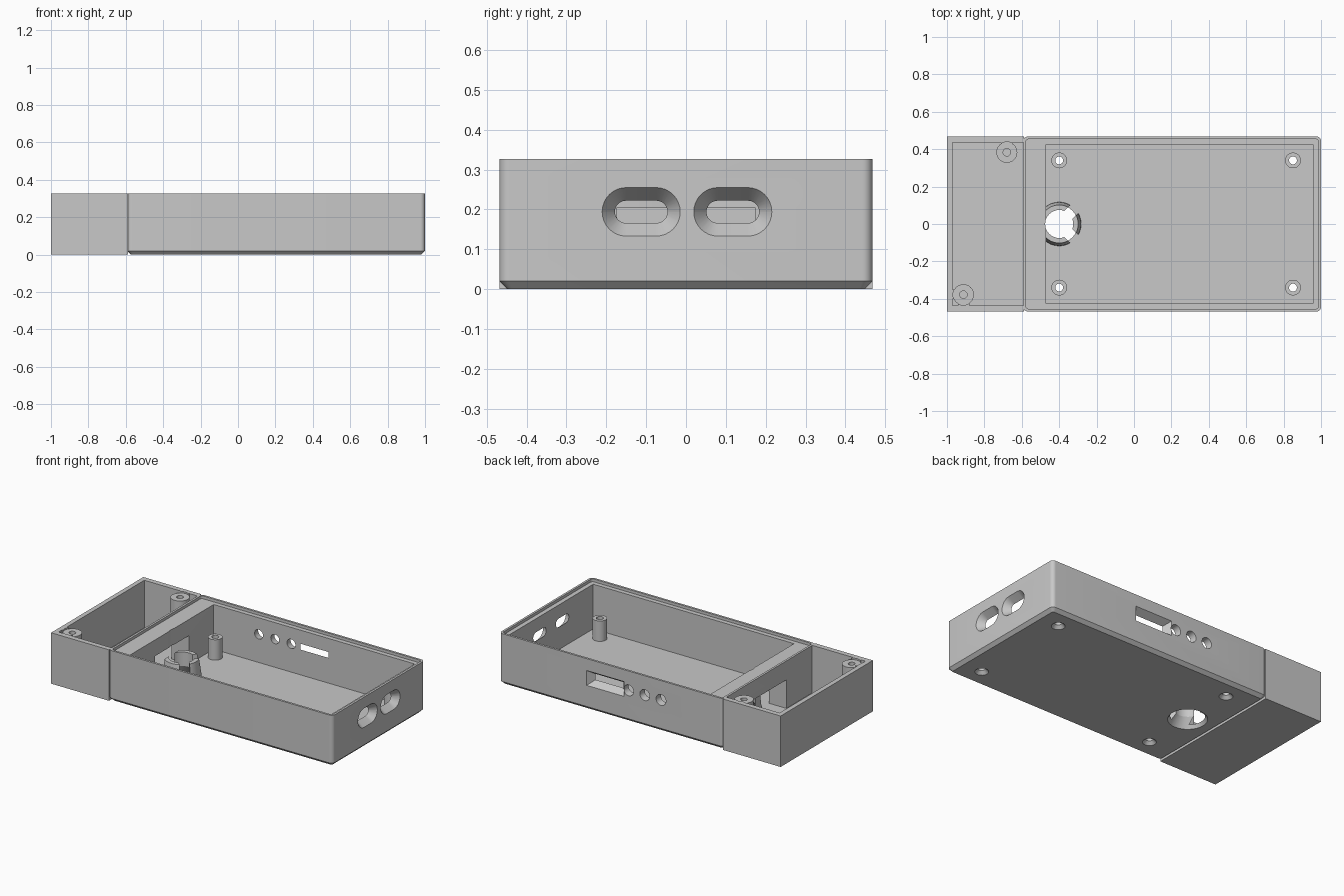
import bpy
import bmesh
import math

cube = bpy.data.objects.get("Cube")
if cube:
    bpy.data.objects.remove(cube)

H = 0.327       # overall height
HALF = 0.468    # half depth
FLOOR = 0.022   # top of the floors
PORT_Z = 0.194  # height of the wall openings

grey = bpy.data.materials.new("plain_grey")
grey.use_nodes = True
grey.diffuse_color = (0.58, 0.58, 0.58, 1)
grey.node_tree.nodes["Principled BSDF"].inputs["Base Color"].default_value = (0.58, 0.58, 0.58, 1)


def outline(w, h, r, seg=8):
    """Rectangle with rounded corners; a circle or stadium when r is large."""
    if r == 0:
        return [(w / 2, h / 2), (-w / 2, h / 2), (-w / 2, -h / 2), (w / 2, -h / 2)]
    pts = []
    for q, (sx, sy) in enumerate([(1, 1), (-1, 1), (-1, -1), (1, -1)]):
        for i in range(seg + 1):
            a = math.pi / 2 * (q + i / seg)
            pts.append((sx * (w / 2 - r) + r * math.cos(a), sy * (h / 2 - r) + r * math.sin(a)))
    return pts


def loft(name, axis, centre, layers):
    """Closed solid through layers (position, width, height, corner radius)."""
    bm = bmesh.new()
    rings = []
    for t, w, h, r in layers:
        ring = []
        for a, b in outline(w, h, r):
            a, b = a + centre[0], b + centre[1]
            co = {"X": (t, a, b), "Y": (a, t, b), "Z": (a, b, t)}[axis]
            ring.append(bm.verts.new(co))
        rings.append(ring)
    n = len(rings[0])
    for low, high in zip(rings, rings[1:]):
        for i in range(n):
            j = (i + 1) % n
            bm.faces.new((low[i], low[j], high[j], high[i]))
    bm.faces.new(rings[0])
    bm.faces.new(rings[-1])
    bmesh.ops.remove_doubles(bm, verts=bm.verts, dist=1e-5)
    bmesh.ops.recalc_face_normals(bm, faces=bm.faces)
    mesh = bpy.data.meshes.new(name)
    bm.to_mesh(mesh)
    bm.free()
    mesh.materials.append(grey)
    ob = bpy.data.objects.new(name, mesh)
    bpy.context.collection.objects.link(ob)
    return ob


def box(name, x0, x1, y0, y1, z0, z1):
    size = (x1 - x0, y1 - y0, 0)
    return loft(name, "Z", ((x0 + x1) / 2, (y0 + y1) / 2), [(z0, *size), (z1, *size)])


def turned(name, axis, centre, profile):
    """Round solid from (position, radius) pairs."""
    return loft(name, axis, centre, [(t, 2 * r, 2 * r, r) for t, r in profile])


def combine(target, tool, operation):
    mod = target.modifiers.new("combine", "BOOLEAN")
    mod.operation = operation
    mod.solver = "EXACT"
    mod.object = tool
    bpy.context.view_layer.objects.active = target
    bpy.ops.object.modifier_apply(modifier=mod.name)
    bpy.data.objects.remove(tool)


def cut(target, tool):
    combine(target, tool, "DIFFERENCE")


def add(target, tool):
    combine(target, tool, "UNION")


# Main case: rounded corners and chamfered underside
X0, X1 = -0.592, 1.0
LX, LY, MID = X1 - X0, 2 * HALF, (X0 + X1) / 2
case = loft("main_case", "Z", (MID, 0), [
    (0, LX - 0.04, LY - 0.04, 0.012), (0.02, LX, LY, 0.025), (H, LX, LY, 0.025)])
cut(case, box("cavity", -0.47, 0.957, -0.425, 0.425, FLOOR, 0.5))
# Lid ledge inside the rim
cut(case, loft("ledge", "Z", (MID, 0), [
    (z, LX - 0.028, LY - 0.028, 0.015) for z in (H - 0.018, 0.5)]))

# Board posts with screw holes and countersunk undersides
for x in (-0.4, 0.85):
    for y in (-0.34, 0.34):
        add(case, turned("post", "Z", (x, y), [(0.01, 0.042), (0.153, 0.042)]))
        cut(case, turned("screw", "Z", (x, y), [
            (-0.05, 0.04), (0, 0.04), (0.02, 0.021), (0.4, 0.021)]))

# Conical cable collar, flared at the underside and split into prongs
add(case, turned("collar", "Z", (-0.4, 0), [(0.01, 0.118), (0.05, 0.116), (0.15, 0.102)]))
cut(case, turned("collar_hole", "Z", (-0.4, 0), [
    (-0.02, 0.115), (0, 0.115), (0.06, 0.075), (0.4, 0.075)]))
for side in (-1, 1):
    split = box("collar_split", 0.0, 0.2, -0.03, 0.03, FLOOR, 0.3)
    split.location.x = -0.4
    split.rotation_euler.z = side * math.pi / 4
    cut(case, split)

# Passage between the main case and the side tray
cut(case, box("passage", -0.7, -0.47, -0.173, 0.173, FLOOR, 0.205))

# Two flared stadium ports in the right-hand end wall
for y in (-0.1125, 0.1175):
    cut(case, loft("port", "X", (y, PORT_Z), [
        (0.9, 0.132, 0.056, 0.0279), (0.957, 0.132, 0.056, 0.0279),
        (1.0, 0.196, 0.122, 0.0609), (1.05, 0.196, 0.122, 0.0609)]))

# Back wall: flared slot and three flared round holes
cut(case, loft("slot", "Y", (0.245, 0.203), [
    (0.4, 0.2, 0.038, 0), (0.425, 0.2, 0.038, 0),
    (HALF, 0.266, 0.095, 0), (0.5, 0.266, 0.095, 0)]))
for x in (-0.15, -0.035, 0.08):
    cut(case, turned("button_hole", "Y", (x, 0.203), [
        (0.4, 0.03), (0.425, 0.03), (HALF, 0.035), (0.5, 0.035)]))

# Side tray, open towards the case wall
tray = box("side_tray", -1.0, X0 + 0.003, -HALF, HALF, 0, H)
cut(tray, box("tray_cavity", -0.97, -0.5, -0.435, 0.435, FLOOR, 0.5))

# Tray screw posts, tied to the walls with webs
webs = [box("web", -0.71, -0.65, 0.385, 0.45, 0.01, H),
        box("web", -0.94, -0.88, -0.45, -0.375, 0.01, H),
        box("web", -0.98, -0.91, -0.4, -0.35, 0.01, H)]
for web in webs:
    add(tray, web)
for centre in ((-0.68, 0.383), (-0.912, -0.378)):
    add(tray, turned("tray_post", "Z", centre, [(0.01, 0.056), (H - 0.01, 0.056)]))
    cut(tray, turned("post_top", "Z", centre, [(H - 0.01, 0.056), (0.5, 0.056)]))
    cut(tray, turned("tray_screw", "Z", centre, [(0.08, 0.02), (0.5, 0.02)]))

# Smooth the curved walls, keep the edges crisp
bpy.ops.object.select_all(action="DESELECT")
for ob in (case, tray):
    ob.select_set(True)
bpy.context.view_layer.objects.active = case
bpy.ops.object.shade_smooth_by_angle(angle=math.radians(25))
